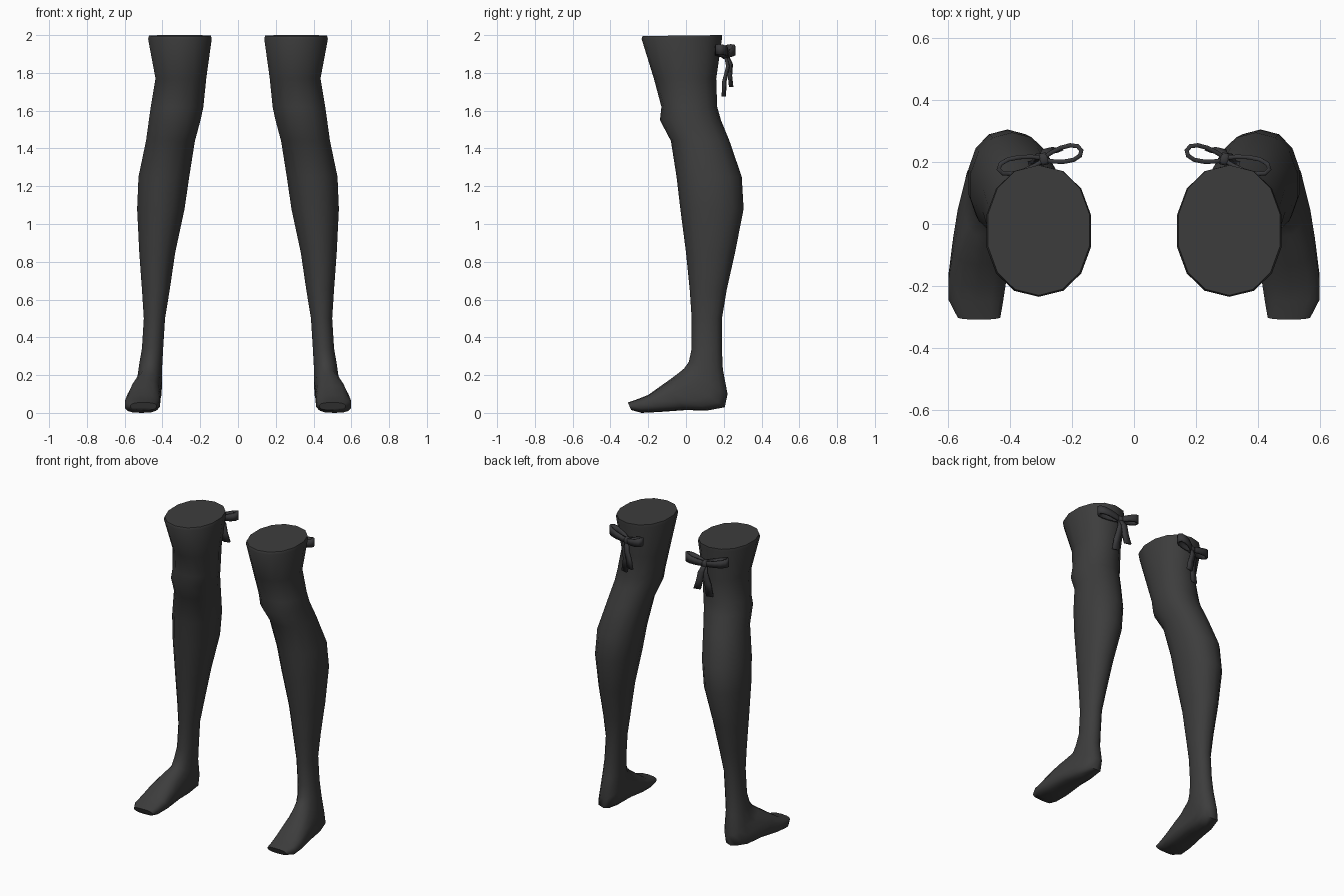
import bpy, bmesh, math
from mathutils import Vector

if "Cube" in bpy.data.objects:
    bpy.data.objects.remove(bpy.data.objects["Cube"])


def material(name, rgb):
    m = bpy.data.materials.new(name)
    m.diffuse_color = (*rgb, 1)
    m.use_nodes = True
    m.node_tree.nodes["Principled BSDF"].inputs["Base Color"].default_value = m.diffuse_color
    return m


STOCKING = material("charcoal stocking", (0.046, 0.046, 0.046))
RIBBON = material("dark ribbon", (0.04, 0.04, 0.043))
SIDES = 14


def finish(bm, name, mat, angle, thickness=0):
    """Turn a right-hand part into an object mirrored across x = 0."""
    bmesh.ops.recalc_face_normals(bm, faces=bm.faces)
    me = bpy.data.meshes.new(name)
    bm.to_mesh(me)
    bm.free()
    me.materials.append(mat)
    ob = bpy.data.objects.new(name, me)
    bpy.context.collection.objects.link(ob)
    bpy.context.view_layer.objects.active = ob
    ob.select_set(True)
    bpy.ops.object.shade_smooth_by_angle(angle=math.radians(angle))
    ob.select_set(False)
    if thickness:
        s = ob.modifiers.new("thickness", 'SOLIDIFY')
        s.thickness, s.offset = thickness, 0
    ob.modifiers.new("mirror", 'MIRROR').use_mirror_merge = False
    return ob


# Leg rings: inner x, outer x, front y, front z, back y, back z
RINGS = [
    (.14, .475, -.23, 1.995, .19, 2.0),
    (.135, .48, -.235, 1.98, .19, 1.98),
    (.165, .44, -.17, 1.77, .16, 1.77),
    (.18, .465, -.13, 1.62, .165, 1.62),
    (.195, .475, -.138, 1.55, .185, 1.55),
    (.225, .49, -.08, 1.44, .23, 1.44),
    (.255, .53, -.05, 1.25, .295, 1.25),
    (.28, .537, -.03, 1.08, .305, 1.08),
    (.33, .525, 0, .85, .26, .85),
    (.36, .51, .02, .65, .215, .65),
    (.385, .50, .03, .5, .19, .5),
    (.395, .51, .03, .34, .19, .34),
    (.40, .525, .015, .27, .195, .23),
    (.40, .535, -.01, .235, .22, .1),
    (.405, .55, -.04, .21, .205, .03),
    (.41, .57, -.08, .18, .11, .012),
    (.41, .585, -.13, .145, 0, .015),
    (.41, .60, -.2, .095, -.14, .005),
    (.42, .60, -.25, .075, -.235, .0),
    (.43, .57, -.308, .055, -.29, .015),
]

# Stockinged leg and foot: one loft whose rings tilt over at the ankle
bm = bmesh.new()
loops = []
for x0, x1, yf, zf, yb, zb in RINGS:
    power = 0.72 if zb < 0.05 else 0.93      # squarer sections in the foot
    ring = []
    for i in range(SIDES):
        a = 2 * math.pi * i / SIDES
        c, s = math.cos(a), math.sin(a)
        u = math.copysign(abs(c) ** power, c)
        v = math.copysign(abs(s) ** power, s)
        t = (1 + u) / 2
        ring.append(bm.verts.new(((x0 + x1) / 2 + v * (x1 - x0) / 2,
                                  yf + t * (yb - yf), zf + t * (zb - zf))))
    loops.append(ring)
for a, b in zip(loops, loops[1:]):
    for i in range(SIDES):
        j = (i + 1) % SIDES
        bm.faces.new((a[i], a[j], b[j], b[i]))
bm.faces.new(loops[0])
bm.faces.new(loops[-1])
finish(bm, "stocking_legs", STOCKING, 50)

# Bow frame behind the thigh: along the bow, and outward from the leg
KNOT = Vector((.29, .205, 1.895))
ALONG = Vector((.97, -.22, 0))
OUT = Vector((.22, .97, 0))
UP = Vector((0, 0, 1))


def local(a, o, u):
    return KNOT + ALONG * a + OUT * o + UP * u


def strip(name, centres, width, across=UP):
    """Ribbon following a path of points, widened along one direction."""
    bm = bmesh.new()
    rows = [[bm.verts.new(p + across * (w * k)) for k in (-.5, .5)]
            for p, w in zip(centres, width)]
    for a, b in zip(rows, rows[1:]):
        bm.faces.new((a[0], a[1], b[1], b[0]))
    finish(bm, name, RIBBON, 40, 0.014)


# Two teardrop loops
for side, name, length in ((-1, "bow_inner_loop", .125), (1, "bow_outer_loop", .15)):
    pts, widths = [], []
    for i in range(13):
        t = 2 * math.pi * i / 12
        reach = (1 - math.cos(t)) / 2
        pts.append(local(side * length * reach,
                         .033 * math.sin(t) * (.4 + .6 * reach) + .005, .03 * reach))
        widths.append(.032 + .022 * reach)
    strip(name, pts, widths)

# Two hanging tails
for name, path in (
        ("bow_long_tail", ((0, .005, 0), (.005, .02, -.06), (.018, .002, -.14), (.03, .002, -.22))),
        ("bow_short_tail", ((0, .01, 0), (-.018, .03, -.05), (-.03, .022, -.11), (-.045, .025, -.17)))):
    strip(name, [local(*p) for p in path], (.025, .036, .042, .046), ALONG)

# Knot
bm = bmesh.new()
bmesh.ops.create_cube(bm, size=1)
for v in bm.verts:
    x, y, z = v.co
    v.co = local(x * .036, y * .04 + .005, z * .042)
bmesh.ops.bevel(bm, geom=bm.edges[:], offset=.008, segments=1, affect='EDGES')
finish(bm, "bow_knot", RIBBON, 50)
